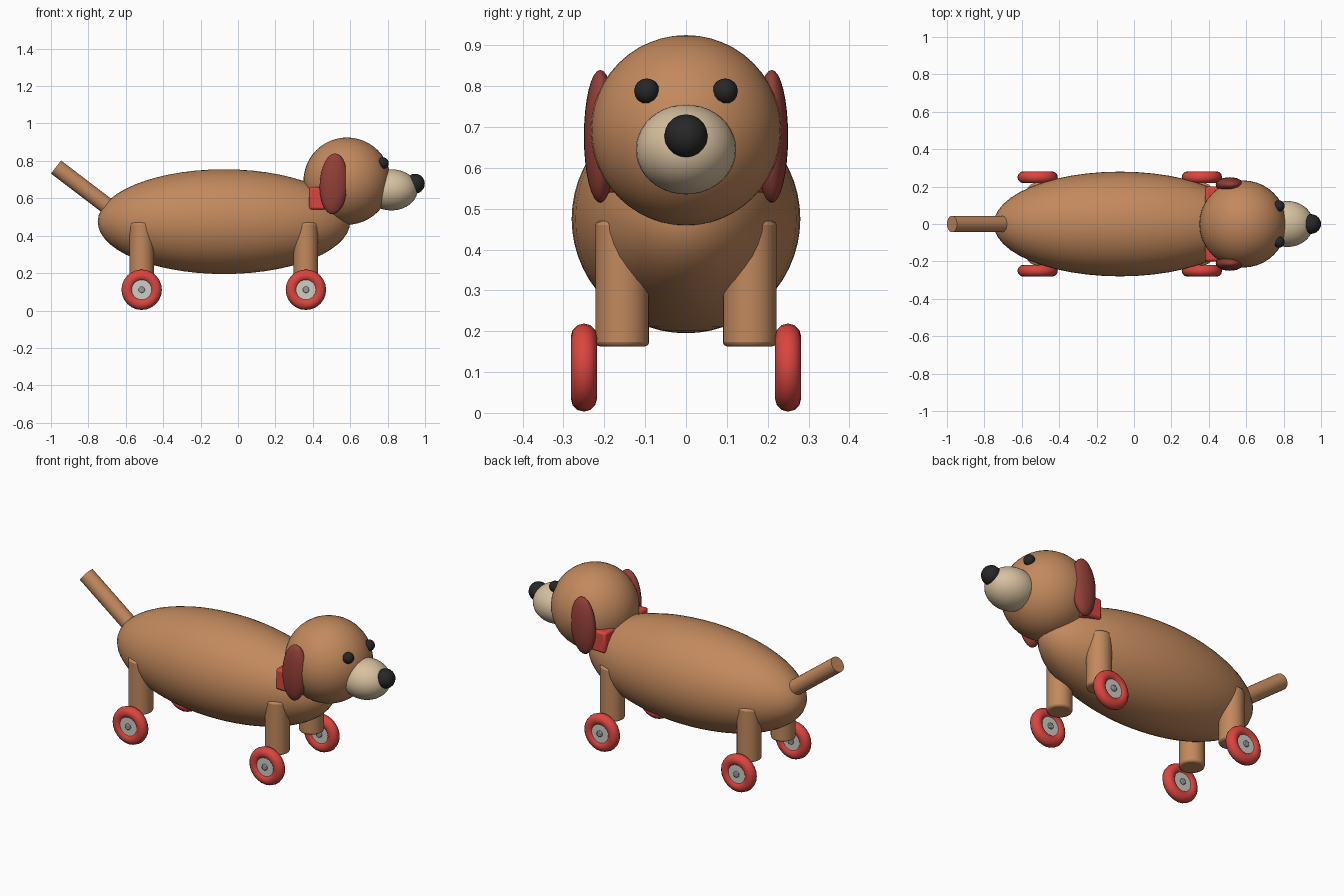
import bpy, math
from mathutils import Vector

if "Cube" in bpy.data.objects:
    bpy.data.objects.remove(bpy.data.objects["Cube"])


def material(name, r, g, b):
    m = bpy.data.materials.new(name)
    m.diffuse_color = (r, g, b, 1)
    m.use_nodes = True
    m.node_tree.nodes["Principled BSDF"].inputs["Base Color"].default_value = m.diffuse_color
    return m


BROWN = material("tan brown", 0.54, 0.25, 0.11)
CREAM = material("cream", 0.68, 0.53, 0.35)
BLACK = material("black", 0.02, 0.02, 0.02)
RED = material("red", 0.70, 0.06, 0.05)
DARK_RED = material("dark red", 0.29, 0.05, 0.04)
PALE = material("pale grey", 0.62, 0.61, 0.56)
STEEL = material("steel grey", 0.32, 0.32, 0.32)


def finish(name, mat, bevel=0):
    o = bpy.context.object
    o.name = name
    o.data.materials.append(mat)
    bpy.ops.object.transform_apply(location=False, rotation=False, scale=True)
    if bevel:
        m = o.modifiers.new("soft edges", 'BEVEL')
        m.width, m.segments, m.limit_method = bevel, 2, 'ANGLE'
    bpy.ops.object.shade_smooth_by_angle(angle=math.radians(40))
    return o


def ball(name, loc, size, mat, seg=32, rings=20, rot=(0, 0, 0)):
    bpy.ops.mesh.primitive_uv_sphere_add(segments=seg, ring_count=rings, radius=1,
                                         location=loc, rotation=rot, scale=size)
    return finish(name, mat)


def rod(name, a, b, radius, mat, seg=24, bevel=0):
    a, b = Vector(a), Vector(b)
    d = b - a
    bpy.ops.mesh.primitive_cylinder_add(vertices=seg, radius=radius, depth=d.length,
                                        location=(a + b) / 2,
                                        rotation=d.to_track_quat('Z', 'Y').to_euler())
    return finish(name, mat, bevel)


# body, head and face
ball("body", (-0.075, 0, 0.475), (0.675, 0.28, 0.28), BROWN, 48, 28)
ball("head", (0.583, 0, 0.692), (0.233, 0.233, 0.233), BROWN, 40, 24)
ball("muzzle", (0.82, 0, 0.645), (0.14, 0.123, 0.11), CREAM)
ball("nose", (0.947, 0, 0.678), (0.053, 0.053, 0.053), BLACK, 14, 10)

# collar
bpy.ops.mesh.primitive_cube_add(size=1, location=(0.44, 0, 0.60), scale=(0.12, 0.40, 0.12))
finish("collar", RED, 0.012)

# tail
rod("tail", (-0.973, 0, 0.767), (-0.62, 0, 0.498), 0.044, BROWN)

for s, side in ((-1, "right"), (1, "left")):
    ball(side + "_eye", (0.775, s * 0.096, 0.788), (0.031, 0.031, 0.031), BLACK, 12, 8)
    ball(side + "_ear", (0.512, s * 0.21, 0.677), (0.075, 0.04, 0.163), DARK_RED,
         24, 16, (0, math.radians(3), 0))
    for x, end in ((-0.515, "rear"), (0.363, "front")):
        tag = f"{end}_{side}_"
        # leg
        rod(tag + "leg", (x, s * 0.156, 0.163), (x, s * 0.156, 0.47), 0.066, BROWN, 24, 0.01)
        # tyre, hub disc and axle pin
        y = s * 0.25
        bpy.ops.mesh.primitive_torus_add(major_radius=0.076, minor_radius=0.032,
                                         major_segments=24, minor_segments=12,
                                         location=(x, y, 0.111),
                                         rotation=(math.pi / 2, 0, 0))
        finish(tag + "tyre", RED)
        rod(tag + "hub", (x, y - 0.021, 0.111), (x, y + 0.021, 0.111), 0.06, PALE, 24)
        rod(tag + "axle_pin", (x, y - 0.03, 0.111), (x, y + 0.03, 0.111), 0.017, STEEL, 16, 0.004)
